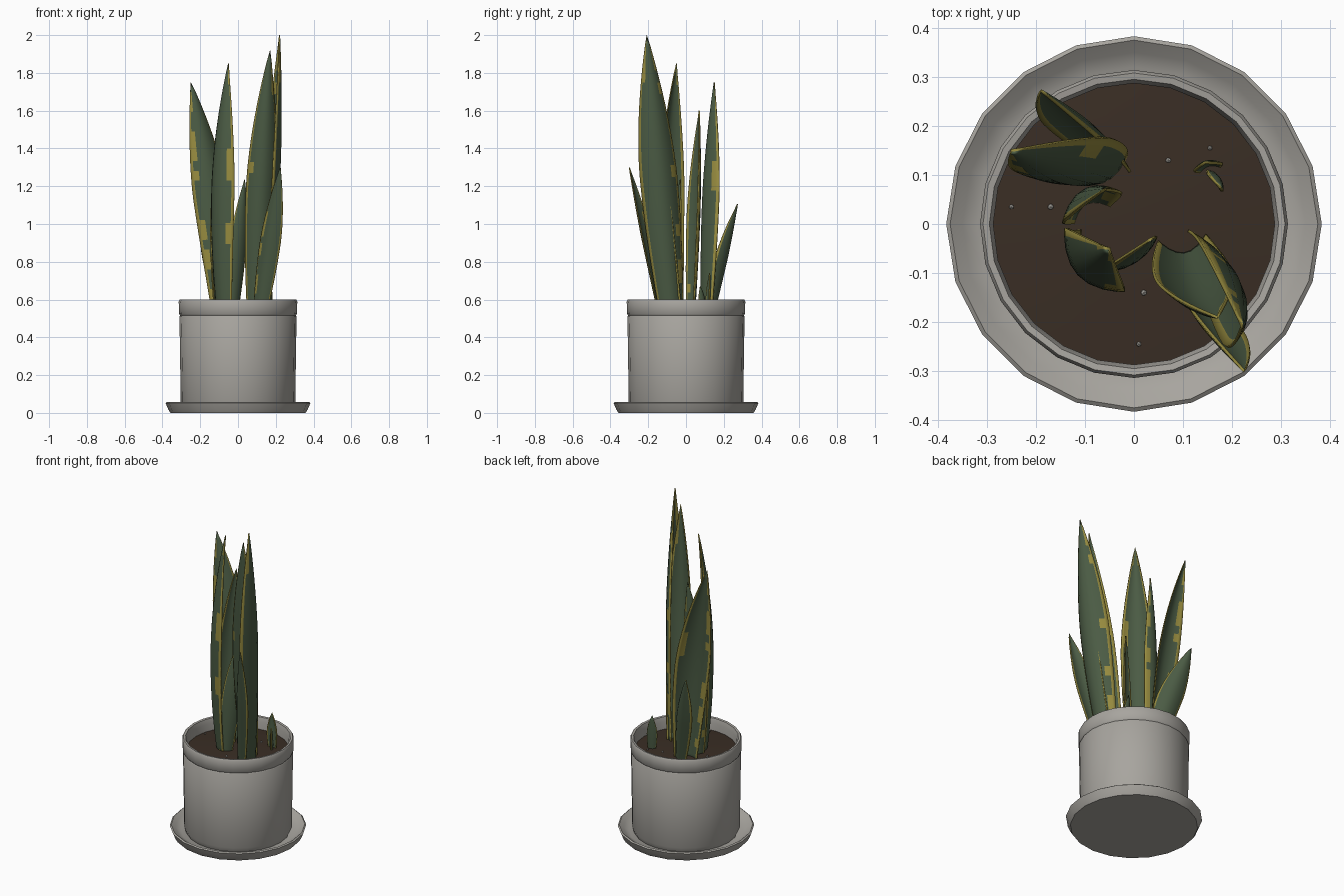
import bpy, bmesh, math, random
from mathutils import Vector

random.seed(4)
cube = bpy.data.objects.get("Cube")
if cube:
    bpy.data.objects.remove(cube)


def material(name, rgb):
    m = bpy.data.materials.new(name)
    m.use_nodes = True
    m.diffuse_color = (*rgb, 1)
    m.node_tree.nodes["Principled BSDF"].inputs["Base Color"].default_value = (*rgb, 1)
    return m


GREY = material("grey ceramic", (0.39, 0.375, 0.345))
SOIL = material("dark soil", (0.042, 0.027, 0.018))
GREEN = material("leaf green", (0.07, 0.105, 0.058))
YELLOW = material("leaf margin yellow", (0.31, 0.26, 0.05))
PEBBLE = material("pale pebble", (0.5, 0.48, 0.44))


def finish(bm, name, mats, angle=40):
    bmesh.ops.remove_doubles(bm, verts=bm.verts, dist=0.0004)
    bmesh.ops.recalc_face_normals(bm, faces=bm.faces)
    mesh = bpy.data.meshes.new(name)
    bm.to_mesh(mesh)
    bm.free()
    ob = bpy.data.objects.new(name, mesh)
    bpy.context.collection.objects.link(ob)
    for m in mats:
        mesh.materials.append(m)
    bpy.ops.object.select_all(action="DESELECT")
    ob.select_set(True)
    bpy.context.view_layer.objects.active = ob
    bpy.ops.object.shade_smooth_by_angle(angle=math.radians(angle))
    return ob


def lathe(name, profile, mat, sides):
    """Spin an (radius, height) profile around the z axis."""
    bm = bmesh.new()
    verts = [bm.verts.new((r, 0, z)) for r, z in profile]
    edges = [bm.edges.new(p) for p in zip(verts, verts[1:])]
    bmesh.ops.spin(bm, geom=verts + edges, cent=(0, 0, 0), axis=(0, 0, 1),
                   angle=math.tau, steps=sides)
    return finish(bm, name, [mat])


# Saucer, pot and soil
lathe("saucer", [(0, 0), (0.358, 0), (0.37, 0.02), (0.383, 0.052), (0.375, 0.058),
                 (0.35, 0.04), (0.32, 0.022), (0, 0.022)], GREY, 20)
lathe("pot", [(0, 0.02), (0.29, 0.02), (0.303, 0.05), (0.31, 0.51), (0.306, 0.516),
              (0.312, 0.524), (0.314, 0.59), (0.308, 0.6), (0.295, 0.598),
              (0.287, 0.57), (0.287, 0.48)], GREY, 24)
lathe("soil", [(0, 0.54), (0.15, 0.535), (0.288, 0.525)], SOIL, 24)

# Pale pebbles scattered on the soil
for x, y in ((0.07, 0.13), (-0.25, 0.035), (-0.17, 0.035), (0.01, -0.245), (0.155, 0.155), (0.02, -0.14)):
    bm = bmesh.new()
    bmesh.ops.create_icosphere(bm, subdivisions=1, radius=random.uniform(0.005, 0.009))
    bmesh.ops.translate(bm, verts=bm.verts, vec=(x, y, 0.538))
    finish(bm, "pebble", [PEBBLE], 10)

COLUMNS = (-1, -0.87, -0.62, -0.3, 0, 0.3, 0.62, 0.87, 1)


def leaf_width(t):
    if t < 0.5:
        return 0.62 + 0.38 * math.sin(t * math.pi)
    return 1 - ((t - 0.5) / 0.5) ** 1.7


def leaf(name, base, bend, tip, angle, width, cup, patches=(0, 0), rows=24):
    """Sword leaf on a curved spine; cup pushes the middle sideways,
    patches gives the chance of a wide margin on each side."""
    a = math.radians(angle)
    across = Vector((math.cos(a), math.sin(a), 0))
    normal = Vector((-math.sin(a), math.cos(a), 0))
    p0 = Vector((*base, 0.5))
    p2 = Vector(tip)
    p1 = Vector((*bend, (p0.z + p2.z) / 2))
    bm = bmesh.new()
    grid = []
    for i in range(rows + 1):
        t = i / rows
        spine = p0 * (1 - t) ** 2 + p1 * 2 * t * (1 - t) + p2 * t * t
        w = leaf_width(t)
        grid.append([bm.verts.new(spine + across * u * w * width / 2
                                  + normal * cup * w * (0.5 - u * u)) for u in COLUMNS])
    last = len(COLUMNS) - 2
    wide = [False, False]
    for i in range(rows):
        # Margins widen in irregular runs along each side
        wide = [random.random() < (0.65 if w else p) for w, p in zip(wide, patches)]
        for j in range(last + 1):
            f = bm.faces.new((grid[i][j], grid[i][j + 1], grid[i + 1][j + 1], grid[i + 1][j]))
            edge = j in (0, last) or (j == 1 and wide[0]) or (j == last - 1 and wide[1])
            f.material_index = int(edge)
    bmesh.ops.dissolve_degenerate(bm, dist=0.0002, edges=bm.edges)
    ob = finish(bm, name, [GREEN, YELLOW], 60)
    solid = ob.modifiers.new("thickness", "SOLIDIFY")
    solid.thickness = 0.006
    solid.offset = 0


# Right-hand cluster of tall leaves
leaf("tallest_leaf", (0.14, -0.07), (0.2, -0.14), (0.22, -0.208, 2.0), -78, 0.2, 0.06, (0.5, 0.05))
leaf("tall_front_leaf", (0.1, -0.04), (0.115, -0.14), (0.17, -0.19, 1.92), 8, 0.155, -0.05, (0.03, 0.1))
leaf("short_front_leaf", (0.11, -0.13), (0.165, -0.205), (0.225, -0.3, 1.3), -25, 0.12, -0.025, (0.1, 0))
# Central cluster
leaf("middle_leaf", (-0.08, -0.06), (-0.125, -0.12), (-0.05, -0.05, 1.85), -47, 0.175, -0.045, (0.05, 0.05))
leaf("middle_back_leaf", (-0.09, 0.03), (-0.11, 0.05), (-0.06, 0.07, 1.6), 25, 0.13, 0.04, (0.05, 0.15))
leaf("middle_short_leaf", (-0.03, -0.08), (0.0, -0.075), (0.035, -0.03, 1.235), 32, 0.105, -0.02)
# Back cluster
leaf("back_leaf", (-0.07, 0.1), (-0.105, 0.11), (-0.25, 0.15, 1.75), 20, 0.2, -0.05, (0.4, 0.08))
leaf("back_outer_leaf", (-0.045, 0.13), (-0.1, 0.185), (-0.19, 0.272, 1.105), -22, 0.15, 0.035)
# Young shoots
leaf("large_shoot", (0.155, 0.115), (0.15, 0.12), (0.145, 0.125, 0.74), 15, 0.06, 0.012, rows=8)
leaf("small_shoot", (0.16, 0.1), (0.17, 0.09), (0.175, 0.075, 0.67), -50, 0.045, 0.012, rows=8)
